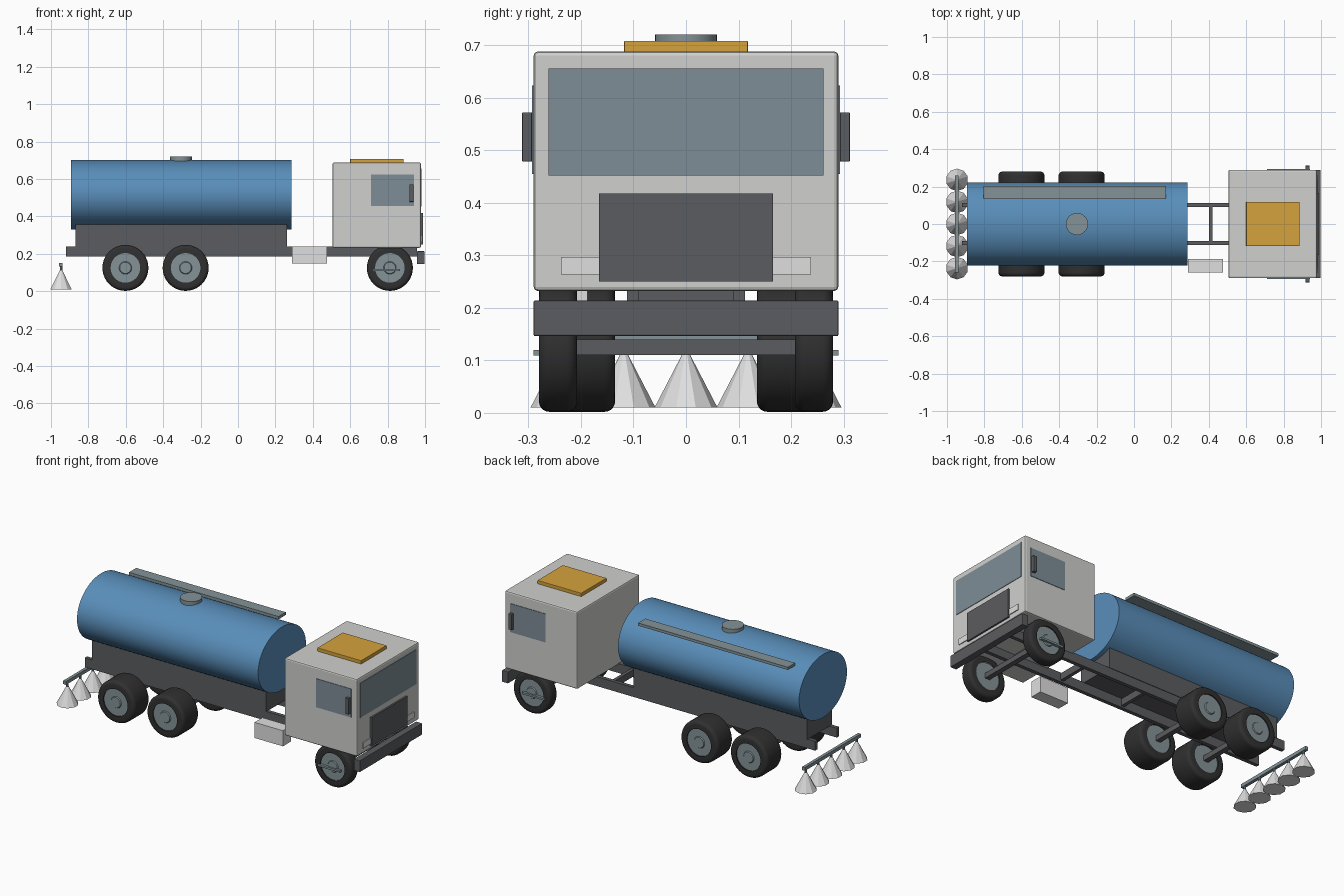
import bpy, bmesh, math
from mathutils import Matrix, Vector

cube = bpy.data.objects.get("Cube")
if cube:
    bpy.data.objects.remove(cube, do_unlink=True)


def material(name, rgb):
    m = bpy.data.materials.new(name)
    m.use_nodes = True
    m.diffuse_color = (*rgb, 1)
    bsdf = next(n for n in m.node_tree.nodes if n.type == 'BSDF_PRINCIPLED')
    bsdf.inputs["Base Color"].default_value = (*rgb, 1)
    return m


BLUE = material("tank blue", (0.10, 0.27, 0.49))
WHITE = material("cab white", (0.63, 0.63, 0.62))
PALE = material("pale plastic", (0.74, 0.74, 0.74))
AMBER = material("amber", (0.66, 0.36, 0.045))
GLASS = material("window glass", (0.21, 0.27, 0.31))
STEEL = material("blue grey steel", (0.23, 0.29, 0.31))
FRAME = material("frame grey", (0.105, 0.107, 0.115))
RUBBER = material("tyre rubber", (0.03, 0.03, 0.03))


def finish(bm, name, mat, smooth=None):
    bmesh.ops.recalc_face_normals(bm, faces=bm.faces)
    me = bpy.data.meshes.new(name)
    bm.to_mesh(me)
    bm.free()
    me.materials.append(mat)
    if smooth:
        for p in me.polygons:
            p.use_smooth = True
        me.set_sharp_from_angle(angle=math.radians(smooth))
    ob = bpy.data.objects.new(name, me)
    bpy.context.scene.collection.objects.link(ob)
    return ob


def box(name, mat, xs, ys, zs, bevel=0):
    """Box between pairs of limits on each axis."""
    bm = bmesh.new()
    lo, hi = (Vector(c) for c in zip(xs, ys, zs))
    bmesh.ops.create_cube(bm, size=1, matrix=Matrix.LocRotScale((lo + hi) / 2, None, hi - lo))
    if bevel:
        bmesh.ops.bevel(bm, geom=bm.edges[:], offset=bevel, segments=2, profile=0.5, affect='EDGES')
    return finish(bm, name, mat)


def cone(name, mat, x, y, zs, r1, r2, sides, smooth=None):
    """Upright cone or cylinder between two heights."""
    bm = bmesh.new()
    bmesh.ops.create_cone(bm, cap_ends=True, segments=sides, radius1=r1, radius2=r2,
                          depth=zs[1] - zs[0], matrix=Matrix.Translation((x, y, sum(zs) / 2)))
    return finish(bm, name, mat, smooth)


def lathe(name, mat, centre, profile, side):
    """Spin (distance along axle, radius) points about the axle."""
    bm = bmesh.new()
    vs = [bm.verts.new((0, side * d, r)) for d, r in profile]
    es = [bm.edges.new(p) for p in zip(vs, vs[1:])]
    bmesh.ops.spin(bm, geom=vs + es, cent=(0, 0, 0), axis=(0, 1, 0),
                   angle=math.tau, steps=40, use_duplicate=False)
    bmesh.ops.remove_doubles(bm, verts=bm.verts, dist=1e-5)
    bmesh.ops.translate(bm, verts=bm.verts, vec=centre)
    return finish(bm, name, mat, 35)


SIDES = ((1, "left"), (-1, "right"))


def span(s, a, b):
    return sorted((s * a, s * b))


# Chassis
for s, side in SIDES:
    box(f"{side}_chassis_rail", FRAME, (-0.92, 0.957), span(s, 0.09, 0.112), (0.185, 0.24))
for i, x in enumerate((-0.8, -0.44, 0.0, 0.41, 0.72)):
    box(f"crossmember_{i + 1}", FRAME, (x - 0.01, x + 0.01), (-0.09, 0.09), (0.195, 0.235))
box("tank_cradle", FRAME, (-0.87, 0.262), (-0.115, 0.115), (0.238, 0.37))
box("front_bumper", FRAME, (0.957, 0.997), (-0.29, 0.29), (0.146, 0.214), 0.003)
box("toolbox", PALE, (0.29, 0.475), (-0.26, -0.187), (0.148, 0.24))

# Elliptical tank, lid and walkway
bm = bmesh.new()
bmesh.ops.create_cone(bm, cap_ends=True, segments=64, radius1=1, radius2=1, depth=1.18,
                      matrix=Matrix.Diagonal((1, 0.223, 0.186, 1)) @ Matrix.Rotation(math.pi / 2, 4, 'Y'))
bmesh.ops.translate(bm, verts=bm.verts, vec=(-0.303, 0, 0.516))
finish(bm, "tank", BLUE, 35)
cone("tank_lid", STEEL, -0.305, 0, (0.69, 0.72), 0.059, 0.059, 32, 35)
box("tank_walkway", STEEL, (-0.805, 0.17), (0.135, 0.202), (0.664, 0.68))

# Cab
box("cab", WHITE, (0.505, 0.978), (-0.29, 0.29), (0.232, 0.688), 0.008)
box("roof_hatch", AMBER, (0.6, 0.885), (-0.118, 0.118), (0.685, 0.708), 0.002)
box("windshield", GLASS, (0.975, 0.981), (-0.262, 0.262), (0.452, 0.655))
box("grille", FRAME, (0.975, 0.988), (-0.166, 0.166), (0.25, 0.418))
for s, side in SIDES:
    box(f"{side}_headlight", PALE, (0.975, 0.983), span(s, 0.16, 0.238), (0.263, 0.297))
    box(f"{side}_window", GLASS, (0.712, 0.942), span(s, 0.286, 0.293), (0.455, 0.623))
    box(f"{side}_mirror", FRAME, (0.917, 0.938), span(s, 0.293, 0.312), (0.478, 0.572), 0.002)
    box(f"{side}_step_bar", STEEL, (0.72, 0.866), span(s, 0.262, 0.29), (0.109, 0.12))

# Wheels: rounded tyre, dished rim and raised hub
R, RIM = 0.123, 0.079
for label, x, inner in (("front", 0.812, 0.207), ("middle", -0.28, 0.135), ("rear", -0.602, 0.135)):
    for s, side in SIDES:
        outer = 0.28
        tyre = [(inner, RIM)]
        for edge, d, turn in ((inner, 1, 0), (outer, -1, 1)):
            arc = [(edge + d * 0.02 * (1 - math.cos(a)), R - 0.02 * (1 - math.sin(a)))
                   for a in (math.pi / 2 * k / 5 for k in range(6))]
            tyre += arc[::-1] if turn else arc
        tyre += [(outer, RIM), (outer - 0.015, RIM)]
        lathe(f"{side}_{label}_tyre", RUBBER, (x, 0, R + 0.002), tyre, s)
        lathe(f"{side}_{label}_rim", STEEL, (x, 0, R + 0.002),
              [(inner + 0.005, 0), (inner + 0.005, RIM), (outer - 0.006, RIM), (outer - 0.006, 0.034),
               (outer - 0.001, 0.03), (outer - 0.001, 0)], s)
    box(f"{label}_axle", FRAME, (x - 0.015, x + 0.015), (-0.22, 0.22), (0.11, 0.14))

# Spray bar with nozzles and spray cones
box("spray_bar", STEEL, (-0.957, -0.939), (-0.26, 0.26), (0.132, 0.152))
for i in range(5):
    y = (i - 2) * 0.118
    cone(f"nozzle_{i + 1}", STEEL, -0.946, y, (0.108, 0.134), 0.007, 0.007, 10)
    cone(f"spray_cone_{i + 1}", PALE, -0.946, y, (0.01, 0.114), 0.06, 0.006, 10)
